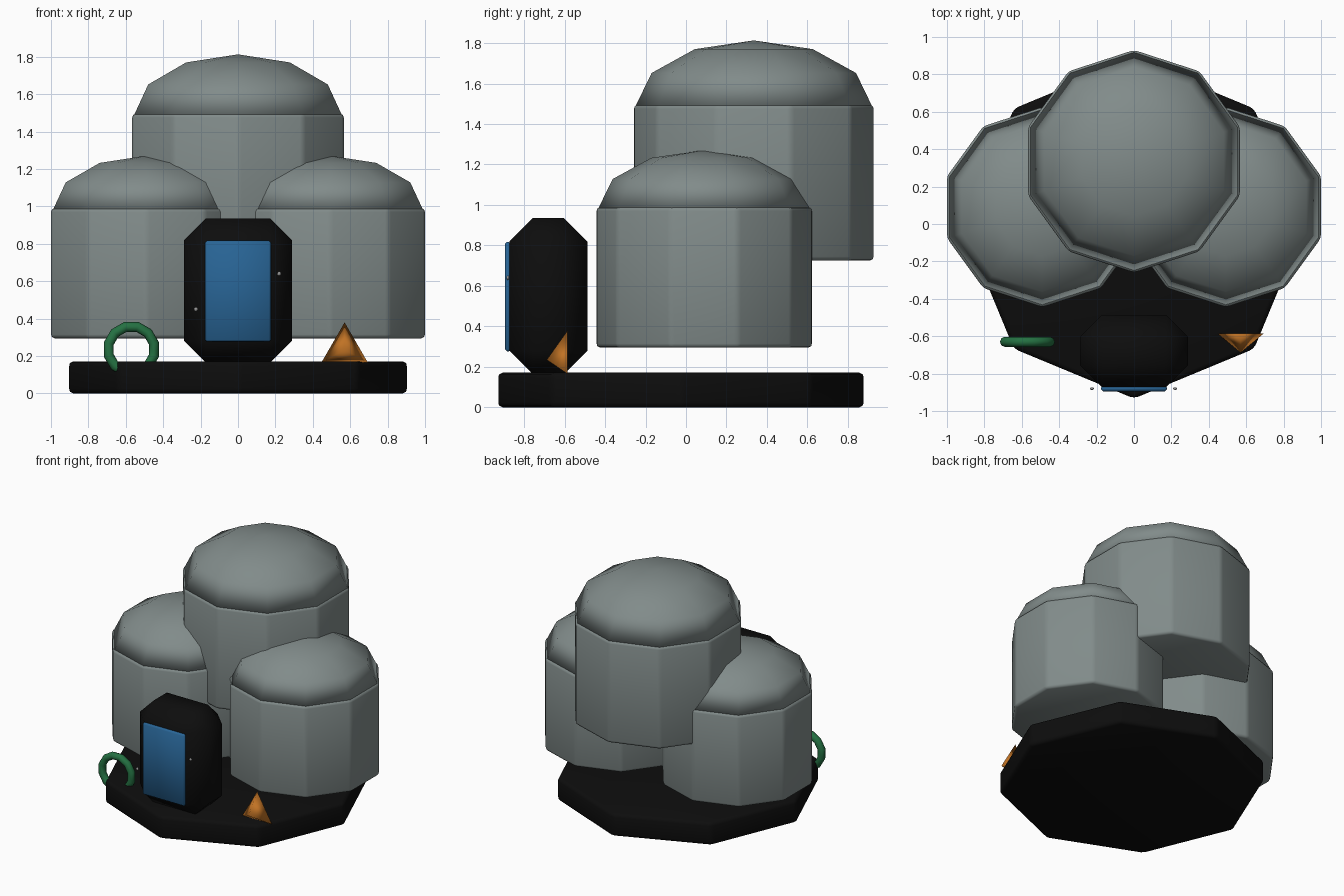
import bpy, bmesh, math
from mathutils import Matrix

if "Cube" in bpy.data.objects:
    bpy.data.objects.remove(bpy.data.objects["Cube"])


def material(name, rgb):
    m = bpy.data.materials.new(name)
    m.diffuse_color = (*rgb, 1)
    m.use_nodes = True
    m.node_tree.nodes["Principled BSDF"].inputs["Base Color"].default_value = m.diffuse_color
    return m


GREY = material("tank_grey", (0.22, 0.26, 0.255))
BLACK = material("black", (0.004, 0.004, 0.004))
BLUE = material("panel_blue", (0.021, 0.127, 0.30))
GREEN = material("ring_green", (0.018, 0.165, 0.055))
ORANGE = material("cone_orange", (0.53, 0.17, 0.018))
STUD = material("stud_grey", (0.30, 0.30, 0.30))


def finish(name, bm, mat, bevel=0, segments=1):
    bmesh.ops.recalc_face_normals(bm, faces=bm.faces)
    for f in bm.faces:
        f.smooth = True
    me = bpy.data.meshes.new(name)
    bm.to_mesh(me)
    bm.free()
    me.materials.append(mat)
    ob = bpy.data.objects.new(name, me)
    bpy.context.collection.objects.link(ob)
    if bevel:
        b = ob.modifiers.new("bevel", 'BEVEL')
        b.width, b.segments = bevel, segments
        b.limit_method = 'ANGLE'
        b.angle_limit = math.radians(30)
    return ob


def lathe(name, profile, sides, center, mat, **kw):
    """Stack of n-gon rings (radius, z) with a corner at +y; radius 0 is a pole."""
    bm = bmesh.new()
    rings = []
    for r, z in profile:
        n = sides if r > 0 else 1
        rings.append([bm.verts.new((center[0] + r * math.sin(2 * math.pi * i / sides),
                                    center[1] + r * math.cos(2 * math.pi * i / sides), z))
                      for i in range(n)])
    for a, b in zip(rings, rings[1:]):
        for i in range(sides):
            j = (i + 1) % sides
            if len(b) == 1:
                bm.faces.new((a[i], a[j], b[0]))
            else:
                bm.faces.new((a[i], a[j], b[j], b[i]))
    for ring in (rings[0], rings[-1]):
        if len(ring) > 1:
            bm.faces.new(ring)
    return finish(name, bm, mat, **kw)


def box(name, center, size, mat, **kw):
    bm = bmesh.new()
    bmesh.ops.create_cube(bm, size=1, matrix=Matrix.Translation(center) @ Matrix.Diagonal((*size, 1)))
    return finish(name, bm, mat, **kw)


def tank(name, x, y, radius, dome_radius, z0, z1, dome_height):
    lathe(name + "_body", [(radius, z0), (radius, z1)], 10, (x, y), GREY, bevel=0.02, segments=2)
    dome = [(dome_radius * math.cos(a), z1 - 0.004 + dome_height * math.sin(a))
            for a in (0, math.pi / 6, math.pi / 3)]
    lathe(name + "_dome", dome + [(0, z1 - 0.004 + dome_height)], 10, (x, y), GREY)


# Octagonal base slab
lathe("base", [(0.908, 0), (0.908, 0.172)], 8, (0, -0.025), BLACK, bevel=0.025, segments=2)

# Three domed tanks
for side, s in (("left", -1), ("right", 1)):
    tank(side + "_tank", s * 0.491, 0.09, 0.535, 0.522, 0.295, 0.99, 0.285)
tank("rear_tank", 0, 0.335, 0.595, 0.583, 0.725, 1.495, 0.322)

# Chamfered cabinet with front panel
box("cabinet", (0, -0.68, 0.55), (0.575, 0.385, 0.77), BLACK, bevel=0.115)
box("front_panel", (0, -0.88, 0.547), (0.352, 0.03, 0.54), BLUE, bevel=0.01)

# Tiny studs beside the panel
for i, (x, z) in enumerate(((0.22, 0.64), (-0.225, 0.45))):
    bm = bmesh.new()
    bmesh.ops.create_icosphere(bm, subdivisions=1, radius=0.013,
                               matrix=Matrix.Translation((x, -0.88, z)) @ Matrix.Diagonal((1, 0.6, 1, 1)))
    finish(f"stud_{i + 1}", bm, STUD)

# Upright ring sunk into the base
bm = bmesh.new()
N, M, R, r = 12, 8, 0.125, 0.027
grid = []
for i in range(N):
    a = 2 * math.pi * (i + 0.5) / N
    row = []
    for k in range(M):
        b = 2 * math.pi * k / M
        d = R + r * math.cos(b)
        row.append(bm.verts.new((-0.57 + d * math.sin(a), -0.63 + r * math.sin(b), 0.235 + d * math.cos(a))))
    grid.append(row)
for i in range(N):
    for k in range(M):
        n, m = (i + 1) % N, (k + 1) % M
        bm.faces.new((grid[i][k], grid[n][k], grid[n][m], grid[i][m]))
finish("ring", bm, GREEN)

# Three-sided cone pointing forward
bm = bmesh.new()
tip = bm.verts.new((0.57, -0.688, 0.235))
base = [bm.verts.new((0.57 + 0.143 * math.sin(a), -0.585, 0.237 + 0.143 * math.cos(a)))
        for a in (0, 2 * math.pi / 3, 4 * math.pi / 3)]
bm.faces.new(base)
for i in range(3):
    bm.faces.new((base[i], base[(i + 1) % 3], tip))
finish("cone", bm, ORANGE)
